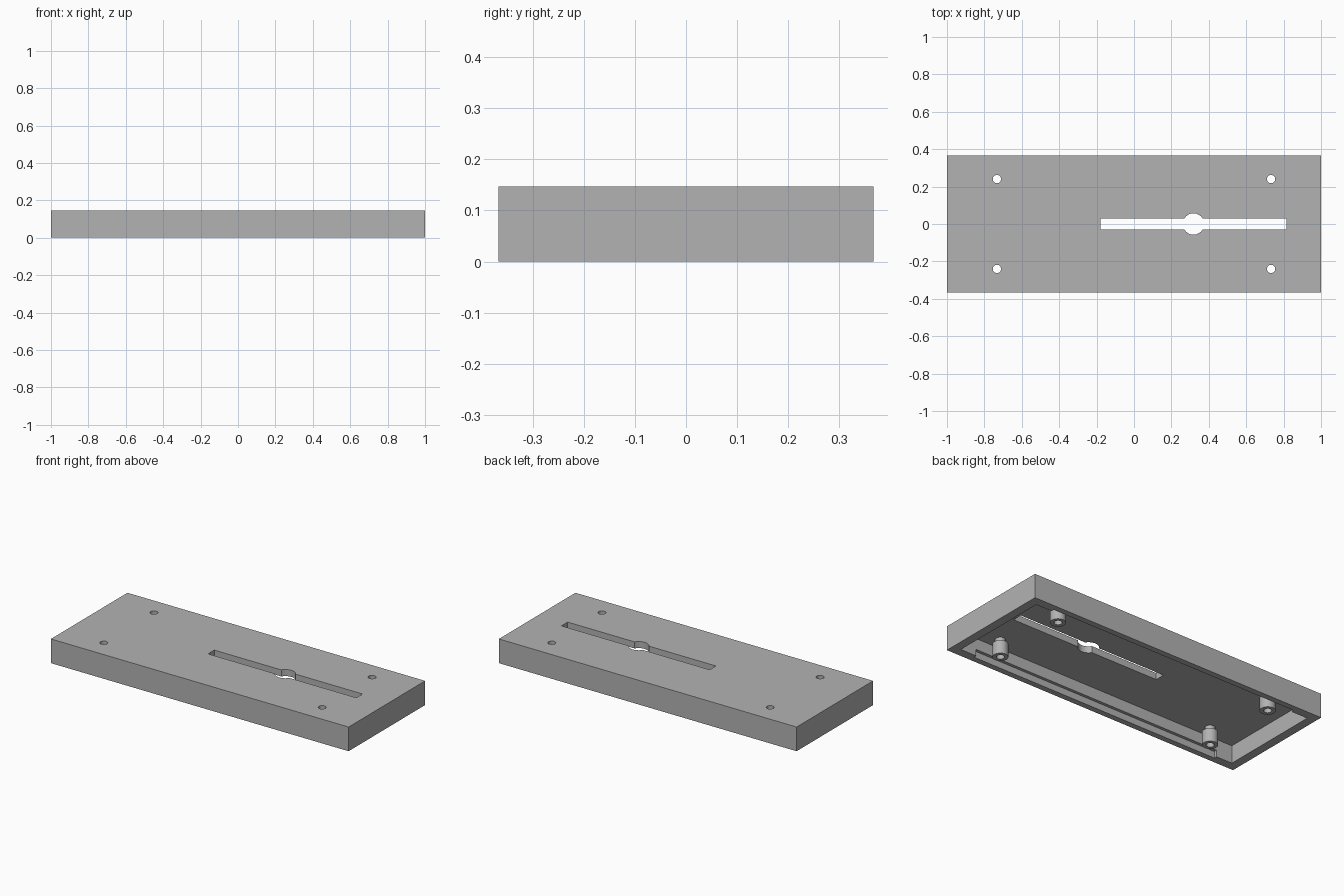
import bpy, bmesh, math
from mathutils import Matrix, Vector

if "Cube" in bpy.data.objects:
    bpy.data.objects.remove(bpy.data.objects["Cube"])

W, D, H = 1.0, 0.367, 0.147      # half width, half depth, height
WALL, CEIL = 0.0533, 0.107       # wall thickness, underside of the top plate
HX, HY, HR = 0.733, 0.24, 0.022  # screw hole position and radius
SX = 0.318                       # slot centre

grey = bpy.data.materials.new("plain grey")
grey.diffuse_color = (0.45, 0.45, 0.45, 1)
grey.use_nodes = True
grey.node_tree.nodes["Principled BSDF"].inputs["Base Color"].default_value = grey.diffuse_color


def add_object(name, bm):
    bmesh.ops.recalc_face_normals(bm, faces=bm.faces)
    me = bpy.data.meshes.new(name)
    bm.to_mesh(me)
    bm.free()
    me.materials.append(grey)
    ob = bpy.data.objects.new(name, me)
    bpy.context.collection.objects.link(ob)
    return ob


def box(name, x0, x1, y0, y1, z0, z1):
    bm = bmesh.new()
    m = Matrix.Translation(((x0 + x1) / 2, (y0 + y1) / 2, (z0 + z1) / 2))
    m = m @ Matrix.Diagonal((x1 - x0, y1 - y0, z1 - z0, 1))
    bmesh.ops.create_cube(bm, size=1, matrix=m)
    return add_object(name, bm)


def cylinder(name, x, y, r, z0, z1, sides=40):
    bm = bmesh.new()
    bmesh.ops.create_cone(bm, cap_ends=True, segments=sides, radius1=r, radius2=r,
                          depth=z1 - z0, matrix=Matrix.Translation((x, y, (z0 + z1) / 2)))
    return add_object(name, bm)


def cut(target, cutter):
    mod = target.modifiers.new("cut", 'BOOLEAN')
    mod.operation, mod.solver, mod.object = 'DIFFERENCE', 'EXACT', cutter
    bpy.context.view_layer.objects.active = target
    bpy.ops.object.modifier_apply(modifier=mod.name)
    bpy.data.objects.remove(cutter)


def smooth(ob):
    bpy.ops.object.select_all(action='DESELECT')
    ob.select_set(True)
    bpy.context.view_layer.objects.active = ob
    bpy.ops.object.shade_smooth_by_angle(angle=math.radians(30))


# Hollow cover, open underneath
cover = box("cover", -W, W, -D, D, 0, H)
ix, iy = W - WALL, D - WALL
cut(cover, box("cavity", -ix, ix, -iy, iy, -0.1, CEIL))

# Shallow recesses along the lower inside edge of the long walls
for s in (-1, 1):
    ya, yb = sorted((s * (iy - 0.05), s * (iy + 0.018)))
    cut(cover, box("recess", -0.84, 0.84, ya, yb, -0.1, 0.04))

# Long slot with round opening, and screw holes
cut(cover, box("slot", SX - 0.498, SX + 0.498, -0.03, 0.03, 0.09, 0.2))
cut(cover, cylinder("round_opening", SX, 0, 0.057, 0.08, 0.21))
corners = [(sx * HX, sy * HY) for sx in (-1, 1) for sy in (-1, 1)]
for x, y in corners:
    cut(cover, cylinder("screw_hole", x, y, HR, 0.08, 0.2))
smooth(cover)

# Stepped hollow standoffs under the screw holes
profile = [(HR, 0), (0.043, 0), (0.043, 0.08), (0.028, 0.08), (0.028, CEIL), (HR, CEIL)]
for i, (x, y) in enumerate(corners):
    bm = bmesh.new()
    n = 40
    rings = [[bm.verts.new((x + r * math.cos(k * math.tau / n),
                            y + r * math.sin(k * math.tau / n), z)) for k in range(n)]
             for r, z in profile]
    for j, a in enumerate(rings):
        b = rings[(j + 1) % len(rings)]
        for k in range(n):
            q = (k + 1) % n
            bm.faces.new((a[k], a[q], b[q], b[k]))
    smooth(add_object(f"standoff_{i + 1}", bm))
